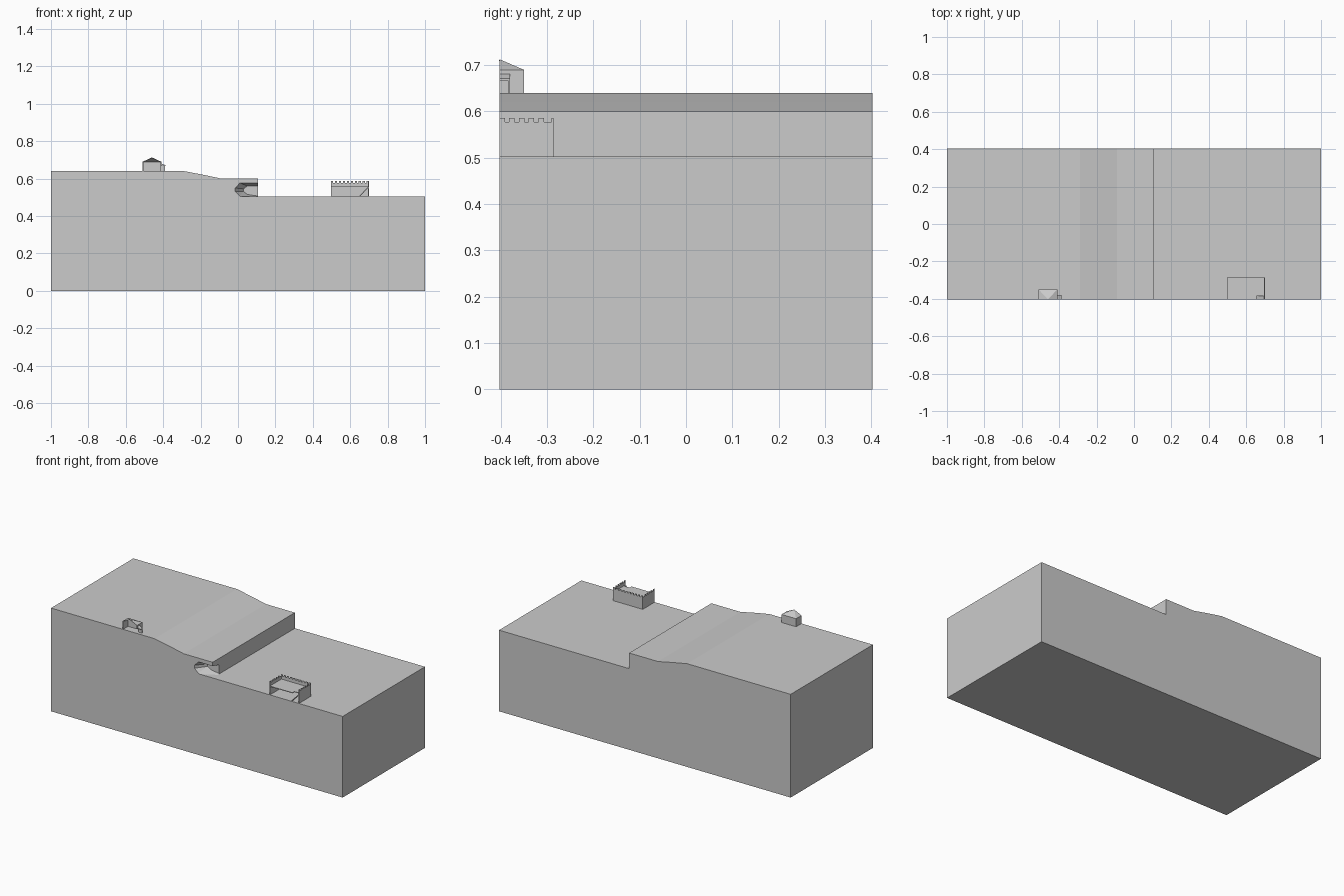
import bpy
import bmesh

cube = bpy.data.objects.get("Cube")
if cube:
    bpy.data.objects.remove(cube, do_unlink=True)

stone = bpy.data.materials.new("light grey")
stone.use_nodes = True
GREY = (0.6, 0.6, 0.6, 1)
stone.diffuse_color = GREY
stone.node_tree.nodes["Principled BSDF"].inputs["Base Color"].default_value = GREY

FRONT, BACK = -0.403, 0.403
LOW, HIGH = 0.503, 0.64
T = 0.004  # wall thickness


def finish(name, bm):
    bmesh.ops.recalc_face_normals(bm, faces=bm.faces)
    mesh = bpy.data.meshes.new(name)
    bm.to_mesh(mesh)
    bm.free()
    mesh.materials.append(stone)
    obj = bpy.data.objects.new(name, mesh)
    bpy.context.collection.objects.link(obj)
    return obj


def boxes(name, items):
    """Each item is (x0, x1, y0, y1, z0, z1)."""
    bm = bmesh.new()
    for x0, x1, y0, y1, z0, z1 in items:
        verts = bmesh.ops.create_cube(bm, size=1)["verts"]
        for v in verts:
            v.co.x = x0 if v.co.x < 0 else x1
            v.co.y = y0 if v.co.y < 0 else y1
            v.co.z = z0 if v.co.z < 0 else z1
    return finish(name, bm)


def extrude_profile(name, profile, y0, y1):
    bm = bmesh.new()
    face = bm.faces.new([bm.verts.new((x, y0, z)) for x, z in profile])
    new = bmesh.ops.extrude_face_region(bm, geom=[face])["geom"]
    for v in new:
        if isinstance(v, bmesh.types.BMVert):
            v.co.y = y1
    return finish(name, bm)


# Terrain block with a high plateau, a slope and a cliff
terrain = extrude_profile("terrain", [
    (-1, 0), (1, 0), (1, LOW), (0.108, LOW), (0.108, 0.6),
    (-0.09, 0.6), (-0.19, 0.621), (-0.29, HIGH), (-1, HIGH)], FRONT, BACK)

# Cave hollowed into the cliff corner, tapering towards the back
bm = bmesh.new()
mouth = [(-0.022, 0.55), (-0.022, 0.53), (0.005, LOW), (0.13, LOW), (0.13, 0.579), (0.005, 0.579)]
rear = [(0.03, 0.545), (0.03, 0.53), (0.05, LOW + 0.012), (0.13, LOW), (0.13, 0.56), (0.05, 0.56)]
for outline, y in ((mouth, FRONT - 0.01), (rear, -0.34)):
    for x, z in outline:
        bm.verts.new((x, y, z))
bmesh.ops.convex_hull(bm, input=bm.verts)
cutter = finish("cave_cutter", bm)
cutter.hide_render = True
cutter.hide_set(True)
cut = terrain.modifiers.new("cave", "BOOLEAN")
cut.operation = "DIFFERENCE"
cut.solver = "EXACT"
cut.object = cutter

# Fort: three thin walls, open at the front
L, R, B = 0.497, 0.7, -0.286
WALL_TOP, TOP = 0.577, 0.586
boxes("fort_walls", [
    (L, L + T, FRONT, B, LOW, WALL_TOP),
    (R - T, R, FRONT, B, LOW, WALL_TOP),
    (L + T, R - T, B - T, B, LOW, WALL_TOP)])

# Battlements along the wall tops
merlons = []
for i in range(10):
    x = L + (R - L - 0.012) * i / 9
    merlons.append((x, x + 0.012, B - T, B, WALL_TOP, TOP))
for i in range(5):
    y = FRONT + 0.021 * i
    for x in (L, R - T):
        merlons.append((x, x + T, y, y + 0.012, WALL_TOP, TOP))
boxes("fort_battlements", merlons)

# Upper deck with a stair opening, and the ramp below it
DECK = 0.554
boxes("fort_deck", [
    (L + T, 0.655, FRONT, B - T, DECK, DECK + T),
    (0.655, R - T, -0.384, B - T, DECK, DECK + T)])
extrude_profile("fort_ramp", [
    (0.645, LOW), (0.65, LOW), (R - T, DECK - T), (R - T, DECK + T)], FRONT, -0.384)

# House: thin walls, open front, doorway in its left side wall
HL, HR, HB, EAVES = -0.51, -0.41, -0.35, 0.69
boxes("house_walls", [
    (HL, HL + T, FRONT, HB, HIGH, EAVES),
    (HL + T, HR - T, HB - T, HB, HIGH, EAVES),
    (HR - T, HR, -0.384, HB, HIGH, EAVES),
    (HR - T, HR, FRONT, -0.384, 0.668, EAVES)])

# Hollow hipped roof
bm = bmesh.new()
rim = [bm.verts.new((x, y, EAVES)) for x, y in ((HL, FRONT), (HL, HB), (HR, HB), (HR, FRONT))]
apex = bm.verts.new(((HL + HR) / 2, FRONT, 0.713))
for a, b in zip(rim, rim[1:]):
    bm.faces.new((b, a, apex))
roof = finish("house_roof", bm)
shell = roof.modifiers.new("thickness", "SOLIDIFY")
shell.thickness = 0.002

# Porch beside the doorway
boxes("porch_wall", [(HR, -0.39, -0.384, -0.38, HIGH, 0.67)])
extrude_profile("porch_roof", [
    (HR, 0.677), (HR, 0.681), (-0.388, 0.671), (-0.388, 0.667)], FRONT, -0.38)
